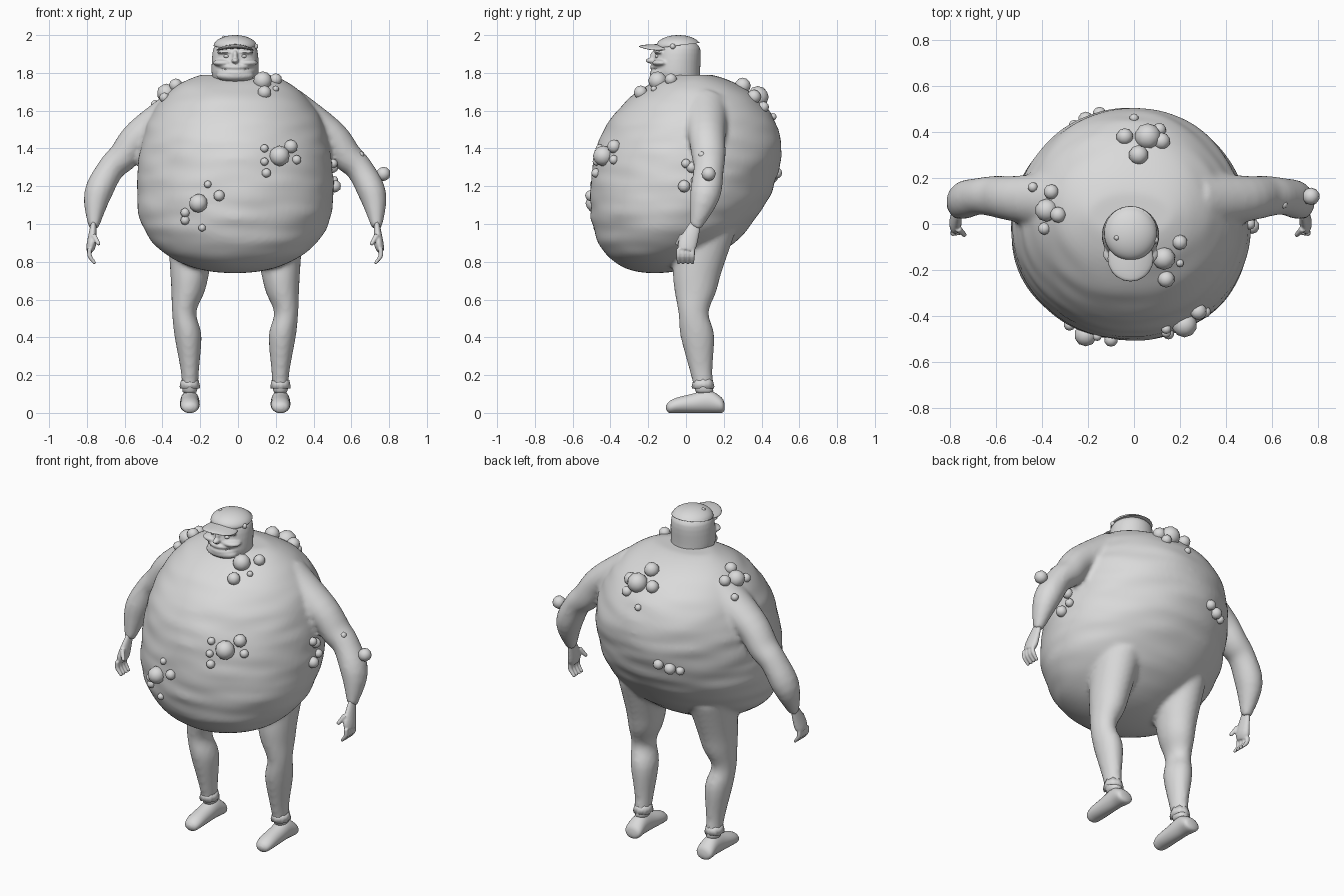
import bpy, bmesh, math
from mathutils import Vector, noise
from mathutils.bvhtree import BVHTree

cube = bpy.data.objects.get("Cube")
if cube:
    bpy.data.objects.remove(cube)

X, Y, Z = Vector((1, 0, 0)), Vector((0, 1, 0)), Vector((0, 0, 1))
MIDDLE = -.015  # x of the figure's mirror plane

grey = bpy.data.materials.new("clay grey")
grey.use_nodes = True
colour = (.7, .7, .7, 1)
grey.diffuse_color = colour
grey.node_tree.nodes["Principled BSDF"].inputs["Base Color"].default_value = colour


def catmull_rom(rows, steps=4):
    """Interpolate smoothly between section rows."""
    result = []
    for i in range(len(rows) - 1):
        before, start = rows[max(i - 1, 0)], rows[i]
        end, after = rows[i + 1], rows[min(i + 2, len(rows) - 1)]
        for k in range(steps):
            t = k / steps
            result.append([
                b + t * (c - a + t * (2 * a - 5 * b + 4 * c - d + t * (3 * b - a - 3 * c + d))) / 2
                for a, b, c, d in zip(before, start, end, after)])
    return result + [rows[-1]]


def loft(bm, rows, axis=None, ref=Y, side=1, segments=24, roughness=0):
    """Closed tube through (x, y, z, depth, width) sections; side -1 mirrors it."""
    centres = [Vector(row[:3]) for row in rows]
    rings = []
    for i, row in enumerate(rows):
        ahead, behind = centres[min(i + 1, len(rows) - 1)], centres[max(i - 1, 0)]
        tangent = axis or (ahead - behind).normalized()
        across = (ref - tangent * ref.dot(tangent)).normalized()
        along = across.cross(tangent)
        ring = []
        for k in range(segments):
            angle = math.tau * k / segments
            spoke = along * math.cos(angle) * row[4] + across * math.sin(angle) * row[3]
            p = centres[i] + spoke
            if roughness:
                grain = Vector((p.x * 4, p.y * 4, p.z * 16))
                p += spoke.normalized() * noise.noise(grain) * roughness
            ring.append(bm.verts.new((MIDDLE + side * p.x, p.y, p.z)))
        rings.append(ring)
    for lower, upper in zip(rings, rings[1:]):
        for k in range(segments):
            bm.faces.new((lower[k], lower[k - 1], upper[k - 1], upper[k]))
    bm.faces.new(rings[0])
    bm.faces.new(rings[-1][::-1])


def tube(bm, rows, squash=1, steps=4, **options):
    """Smooth tube through (x, y, z, radius) rows, squashed sideways."""
    sections = [(*row, row[3] * squash) for row in rows]
    loft(bm, catmull_rom(sections, steps), **options)


def ball(bm, centre, radii, detail=3):
    for v in bmesh.ops.create_icosphere(bm, subdivisions=detail, radius=1)["verts"]:
        v.co = Vector(centre) + v.co * Vector(radii).to_3d() if isinstance(radii, float) else [
            c + r * offset for c, r, offset in zip(centre, radii, v.co)]


def wart(bm, centre, radius):
    ball(bm, centre, (radius, radius, radius), detail=2)


def finish(bm, name, voxel=0):
    """Make an object, optionally fusing its overlapping pieces into one skin."""
    bmesh.ops.recalc_face_normals(bm, faces=bm.faces[:])
    mesh = bpy.data.meshes.new(name)
    bm.to_mesh(mesh)
    bm.free()
    for polygon in mesh.polygons:
        polygon.use_smooth = True
    mesh.materials.append(grey)
    item = bpy.data.objects.new(name, mesh)
    bpy.context.scene.collection.objects.link(item)
    if voxel:
        remesh = item.modifiers.new("fuse", 'REMESH')
        remesh.mode = 'VOXEL'
        remesh.voxel_size = voxel
        remesh.use_smooth_shade = True
        soften = item.modifiers.new("soften", 'SMOOTH')
        soften.iterations = 4


def bulge(z, widest, top, radius, upper_power):
    """Radius of an egg-like outline at height z."""
    if z < widest:
        t, power = (widest - z) / (widest - BOTTOM), 2.2
    else:
        t, power = (z - widest) / (top - widest), upper_power
    return radius * max(1 - t ** power, .001) ** (1 / power)


# Torso, arms and legs fused into one body
BOTTOM, TOP = .74, 1.79
torso = []
for i in range(61):
    z = BOTTOM + (TOP - BOTTOM) * (1 - math.cos(math.pi * i / 60)) / 2
    depth = bulge(z, 1.35, 1.8, .495, 1.9)
    width = bulge(z, 1.15, 1.81, .52, 2.5)
    torso.append((0, .04 - .2 * (1.75 - z) ** 2, z, depth, width))
arm = [(.28, .1, 1.61, .13), (.5, .11, 1.47, .1), (.59, .12, 1.36, .09),
       (.66, .12, 1.29, .08), (.73, .1, 1.15, .08), (.75, .05, .98, .03)]
leg = [(.23, .1, .95, .16), (.24, .06, .75, .13), (.25, .05, .64, .11), (.27, .04, .53, .08),
       (.25, .06, .41, .09), (.24, .08, .22, .06), (.24, .1, .1, .05)]
bm = bmesh.new()
loft(bm, torso, axis=Z, segments=96, roughness=.01)
for side in (1, -1):
    tube(bm, arm, squash=.9, side=side)
    tube(bm, leg, squash=.8, side=side, axis=Z)
skin = BVHTree.FromBMesh(bm)
finish(bm, "body", voxel=.014)

for side, label in ((1, "left"), (-1, "right")):
    # Shoe with rounded heel and broad toe
    bm = bmesh.new()
    outline = ((.205, .01), (.19, .04), (.12, .06), (.03, .05), (-.05, .04), (-.09, .03), (-.105, .01))
    sections = [(.24, y, max(r, .03), r, min(r * 1.3, .05)) for y, r in outline]
    loft(bm, catmull_rom(sections), side=side, axis=Y, ref=Z)
    finish(bm, label + "_shoe")

    # Ragged trouser hem
    bm = bmesh.new()
    tube(bm, [(.24, .09, .17, .05), (.24, .09, .13, .06)], squash=.9, steps=1, side=side, axis=Z)
    for v in list(bm.verts)[::3]:
        v.co.z += .01
    finish(bm, label + "_trouser_hem")

    # Hand with thumb and four curled fingers
    bm = bmesh.new()
    tube(bm, [(.75, .05, 1, .03), (.76, .01, .9, .05), (.77, 0, .86, .04)],
         squash=.5, side=side)
    tube(bm, [(.75, -.02, .94, .015), (.72, -.05, .89, .01)], side=side)
    for finger in range(4):
        y = .035 - .025 * finger
        tube(bm, [(.77, y, .87, .012), (.77, y, .83, .012), (.74, y, .79, .008)], side=side)
    finish(bm, label + "_hand", voxel=.005)

# Head with heavy jaw, nose, cheeks, brows and lips
bm = bmesh.new()
tube(bm, [(0, -.04, 1.68, .115), (0, -.04, 1.75, .115), (0, -.05, 1.81, .125),
          (0, -.04, 1.93, .115), (0, -.04, 1.97, .07)], axis=Z, segments=40)
ball(bm, (MIDDLE, -.13, 1.785), (.1, .06, .035))
ball(bm, (MIDDLE, -.18, 1.865), (.02, .035, .015))
ball(bm, (MIDDLE, -.16, 1.89), (.015, .03, .03))
for side in (1, -1):
    ball(bm, (MIDDLE + side * .06, -.13, 1.853), (.06, .05, .02))
    ball(bm, (MIDDLE + side * .05, -.14, 1.91), (.05, .03, .01))


def mouth_point(angle):
    """Point on the curve of the mouth, seen from above."""
    return .105 * math.sin(angle), -.06 - .12 * math.cos(angle)


for height in (1.8, 1.83):
    tube(bm, [(*mouth_point(k / 3), height + .001 * k * k, .011) for k in range(-3, 4)], ref=Z)
finish(bm, "head", voxel=.006)

bm = bmesh.new()
for side in (1, -1):
    ball(bm, (MIDDLE + side * .045, -.15, 1.888), (.016, .014, .01))
finish(bm, "eyes")

bm = bmesh.new()
for k in range(-5, 6):
    x, y = mouth_point(k / 6)
    tube(bm, [(x, y, 1.825, .006), (x, y, 1.805, .002)], steps=1, axis=Z, segments=8)
finish(bm, "teeth")

# Cap: a dome cut off along a rim that rises to the rear, and a drooping peak
bm = bmesh.new()
ball(bm, (MIDDLE, -.04, 1.94), (.115, .118, .06), detail=4)
for v in bm.verts:
    v.co.z = max(v.co.z, 1.945 + (v.co.y + .04) / 8)
finish(bm, "cap_crown")
bm = bmesh.new()
ball(bm, (MIDDLE, -.15, 1.93), (.1, .1, .012))
for v in bm.verts:
    v.co.z += .01 - 2 * (v.co.x - MIDDLE) ** 2
finish(bm, "cap_peak")

# Wart clusters dropped onto the skin: (first, second, radius) across each ray
clusters = {
    "belly_upper_warts": (Y, -.6, [(.22, 1.36, .055), (.28, 1.41, .037), (.31, 1.34, .025),
                                   (.14, 1.4, .022), (.14, 1.33, .022), (.15, 1.27, .025)]),
    "belly_lower_warts": (Y, -.6, [(-.21, 1.11, .05), (-.16, 1.21, .02), (-.1, 1.15, .03),
                                   (-.28, 1.06, .025), (-.28, 1.02, .025), (-.19, .98, .02)]),
    "chest_warts": (-Z, 2, [(.13, -.15, .05), (.2, -.08, .033), (.14, -.24, .037),
                            (.2, -.17, .017), (.08, -.06, .02)]),
    "shoulder_warts": (-Z, 2, [(-.38, .06, .05), (-.36, .14, .033), (-.33, .04, .035),
                               (-.39, -.02, .027), (-.44, .16, .022)]),
    "upper_back_warts": (-Z, 2, [(.06, .38, .058), (-.04, .38, .037), (.02, .3, .043),
                                 (.12, .36, .038), (0, .46, .02), (.11, .41, .03)]),
    "lower_back_warts": (-Y, .6, [(-.26, 1.24, .025), (-.21, 1.25, .034), (-.15, 1.27, .03)]),
    "flank_warts": (-X, .56, [(0, 1.32, .025), (.03, 1.3, .03), (-.01, 1.2, .033),
                              (.05, 1.23, .025)]),
}
for name, (ray, distance, spots) in clusters.items():
    first, second = (Y if ray.x else X), (Y if ray.z else Z)
    away = Vector(abs(c) for c in ray) * distance
    bm = bmesh.new()
    for a, b, radius in spots:
        hit = skin.ray_cast(away + first * a + second * b, ray)[0]
        if hit:
            wart(bm, hit - ray * radius * .2, radius)
    finish(bm, name)

bm = bmesh.new()
wart(bm, (.77, .12, 1.265), .038)
wart(bm, (.65, .085, 1.365), .019)
finish(bm, "elbow_warts")
bm = bmesh.new()
wart(bm, (-.075, -.06, 1.985), .012)
wart(bm, (.093, -.07, 1.94), .015)
finish(bm, "cap_warts")
